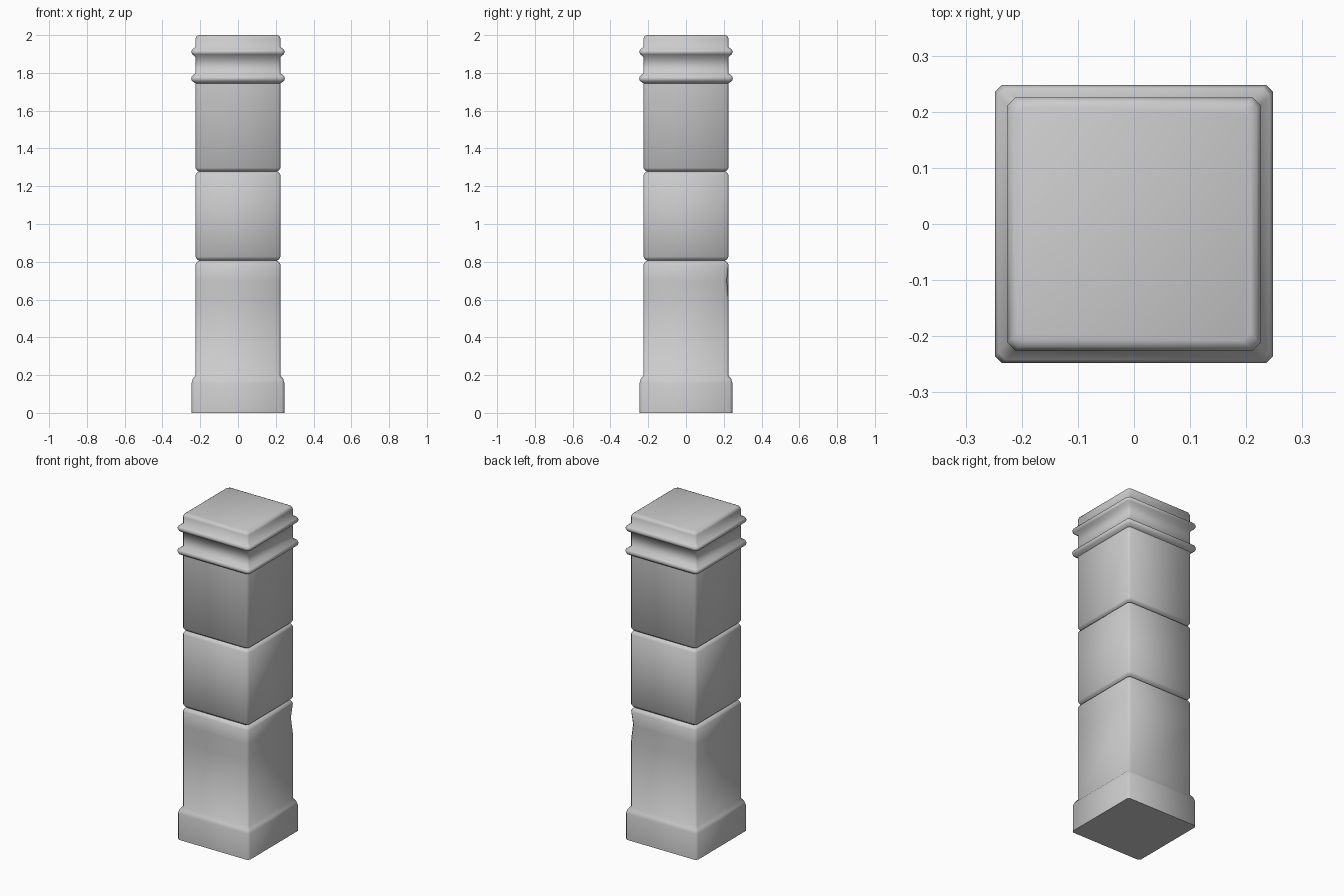
import bpy, bmesh

if "Cube" in bpy.data.objects:
    bpy.data.objects.remove(bpy.data.objects["Cube"])

# Profile of the square pillar: (height, half width)
PROFILE = [
    (0.0, 0.245), (0.16, 0.245), (0.18, 0.239), (0.198, 0.225),        # plinth
    (0.60, 0.225), (0.70, 0.225), (0.785, 0.225), (0.798, 0.218),      # lower block
    (0.806, 0.207), (0.814, 0.218), (0.827, 0.225),                    # lower groove
    (1.26, 0.225), (1.271, 0.218), (1.278, 0.207), (1.285, 0.218),     # upper groove
    (1.297, 0.225), (1.745, 0.225),                                    # upper block
    (1.757, 0.244), (1.771, 0.248), (1.783, 0.244), (1.797, 0.225),    # lower moulding
    (1.885, 0.225), (1.898, 0.242), (1.912, 0.248), (1.924, 0.242),    # upper moulding
    (1.937, 0.225), (1.982, 0.225), (1.995, 0.219), (2.0, 0.208),      # cap
]
CHAMFER = 0.013


def ring_points(h):
    """Square outline with chamfered corners, counter-clockwise."""
    c = h - CHAMFER
    return [(h, -c), (h, c), (c, h), (-c, h), (-h, c), (-h, -c), (-c, -h), (c, -h)]


bm = bmesh.new()
rings = [[bm.verts.new((x, y, z)) for x, y in ring_points(h)] for z, h in PROFILE]
for low, high in zip(rings, rings[1:]):
    for i in range(8):
        j = (i + 1) % 8
        bm.faces.new((low[i], low[j], high[j], high[i]))
bm.faces.new(rings[0][::-1])
bm.faces.new(rings[-1])

# Worn dent in the back right corner of the lower block
for v in rings[5][1:3]:
    v.co.x -= 0.008
    v.co.y -= 0.008

mesh = bpy.data.meshes.new("stone_pillar")
bm.to_mesh(mesh)
bm.free()
pillar = bpy.data.objects.new("stone_pillar", mesh)
bpy.context.collection.objects.link(pillar)
bpy.context.view_layer.objects.active = pillar
pillar.select_set(True)
bpy.ops.object.shade_smooth_by_angle(angle=1.0)
